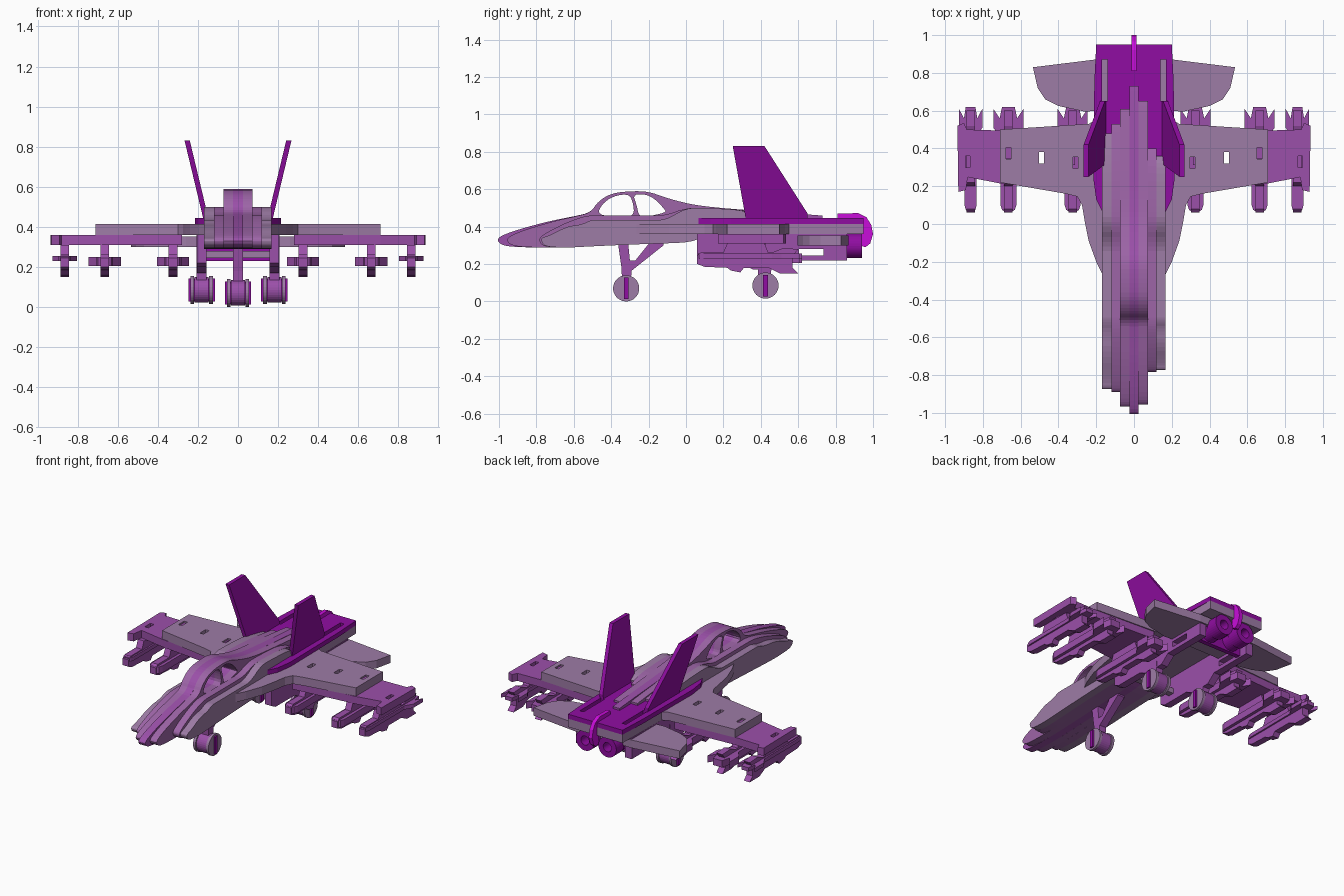
import bpy, bmesh, math

if "Cube" in bpy.data.objects:
    bpy.data.objects.remove(bpy.data.objects["Cube"])

def mat(name, rgb):
    m = bpy.data.materials.new(name)
    m.diffuse_color = (*rgb, 1)
    m.use_nodes = True
    m.node_tree.nodes["Principled BSDF"].inputs["Base Color"].default_value = m.diffuse_color
    return m

MAUVE = mat("mauve", (.34, .20, .38))
LILAC = mat("lilac", (.34, .13, .39))
PURPLE = mat("purple", (.33, .08, .40))
VIOLET = mat("violet", (.28, .004, .36))
BRIGHT = mat("bright_magenta", (.58, .004, .70))


def smooth(pts, n=2):
    """Round off a closed outline by corner cutting."""
    for _ in range(n):
        out = []
        for i, a in enumerate(pts):
            b = pts[(i + 1) % len(pts)]
            out += [(a[0] * .75 + b[0] * .25, a[1] * .75 + b[1] * .25),
                    (a[0] * .25 + b[0] * .75, a[1] * .25 + b[1] * .75)]
        pts = out
    return pts


def circle(cx, cy, r, n=32):
    return [(cx + r * math.cos(2 * math.pi * i / n), cy + r * math.sin(2 * math.pi * i / n)) for i in range(n)]


def rect(cx, cy, w, h):
    return [(cx - w / 2, cy - h / 2), (cx + w / 2, cy - h / 2), (cx + w / 2, cy + h / 2), (cx - w / 2, cy + h / 2)]


def plate(name, axis, lo, hi, outline, material, holes=(), warp=None):
    """Flat sheet cut from an outline with holes, extruded from lo to hi along an axis."""
    lo, hi = min(lo, hi), max(lo, hi)
    cu = bpy.data.curves.new(name, 'CURVE')
    cu.dimensions = '2D'
    cu.fill_mode = 'BOTH'
    cu.extrude = (hi - lo) / 2
    for pts in [outline, *holes]:
        sp = cu.splines.new('POLY')
        sp.points.add(len(pts) - 1)
        for p, (u, v) in zip(sp.points, pts):
            p.co = (u, v, 0, 1)
        sp.use_cyclic_u = True
        sp.use_smooth = False
    tmp = bpy.data.objects.new(name + "_tmp", cu)
    bpy.context.collection.objects.link(tmp)
    dg = bpy.context.evaluated_depsgraph_get()
    me = bpy.data.meshes.new_from_object(tmp.evaluated_get(dg))
    bpy.data.objects.remove(tmp)
    c = (lo + hi) / 2
    for vert in me.vertices:
        u, v, w = vert.co
        p = {'x': (c + w, u, v), 'y': (u, c - w, v), 'z': (u, v, c + w)}[axis]
        vert.co = warp(*p) if warp else p
    bm = bmesh.new()
    bm.from_mesh(me)
    bmesh.ops.remove_doubles(bm, verts=bm.verts, dist=1e-5)
    bmesh.ops.recalc_face_normals(bm, faces=bm.faces)
    for f in bm.faces:
        f.smooth = False
    bm.to_mesh(me)
    bm.free()
    me.materials.clear()
    me.materials.append(material)
    ob = bpy.data.objects.new(name, me)
    bpy.context.collection.objects.link(ob)
    return ob


def mirror(pts, s):
    return [(u * s, v) for u, v in pts]


# Fuselage: vertical side-profile layers stacked across the width
BODY = [(-1.0, .31), (-1.01, .34), (-.93, .375), (-.75, .425), (-.6, .455), (-.51, .475), (-.47, .535),
        (-.40, .578), (-.3, .59), (-.2, .588), (-.11, .555), (0, .525), (.1, .508), (.3, .49),
        (.73, .46), (.73, .455), (.73, .40), (.1, .36), (.04, .315), (-.2, .308), (-.5, .295), (-.75, .287), (-.95, .292)]
WINDOWS = [smooth([(-.475, .462), (-.45, .52), (-.39, .563), (-.31, .575), (-.285, .54), (-.275, .455), (-.36, .455)]),
           smooth([(-.285, .575), (-.19, .57), (-.11, .49), (-.11, .475), (-.2, .455), (-.25, .45), (-.265, .52)])]


def body_layer(name, x0, x1, nose, tail, sill, material):
    pts = []
    for y, z in BODY:
        if y < -.51:
            y = -.51 + (y + .51) * (nose + .51) / -.49
        if y > .3:
            y = .3 + (y - .3) * (tail - .3) / .43
        if sill:
            z = min(z, sill if y < -.09 else .5)
            if y < -.51 and z > .36:
                z -= (.465 - sill) * .8
        pts.append((y, z))
    plate(name, 'x', x0, x1, smooth(pts), material, () if sill else WINDOWS)


body_layer("fuselage_core", -.025, .025, -1.0, .73, None, PURPLE)
body_layer("fuselage_inner_right", .025, .073, -.95, .65, None, LILAC)
body_layer("fuselage_inner_left", -.073, -.025, -.96, .61, None, LILAC)
body_layer("fuselage_middle_right", .073, .12, -.78, .40, .46, LILAC)
body_layer("fuselage_middle_left", -.12, -.073, -.885, .53, .46, LILAC)
body_layer("fuselage_outer_right", .12, .168, -.77, .36, .435, MAUVE)
body_layer("fuselage_outer_left", -.17, -.12, -.87, .48, .435, MAUVE)

# Main wing plate with leading edge extensions and aft deck
half = [(.165, -.27), (.2, -.2), (.24, -.09), (.262, .02), (.275, .1), (.30, .145), (.36, .16),
        (.71, .22), (.71, .50), (.24, .53), (.205, .55), (.20, .95)]
wing_slots = [rect(s * x, y, .026, .06) for s in (1, -1) for x, y in ((.31, .325), (.49, .35), (.665, .375))]
plate("main_wing", 'z', .36, .415, half + mirror(half[::-1], -1), MAUVE, wing_slots)

# Rear deck plate with empty fin slots
deck = [(.165, .06), (.2, .13), (.215, .24), (.21, .75), (.2, .95)]
plate("rear_deck", 'z', .415, .445, deck + mirror(deck[::-1], -1), VIOLET,
      [rect(s * .155, .76, .028, .22) for s in (1, -1)])

# Tailplane, one sheet through the body
tail = [(.19, .60), (.26, .595), (.40, .625), (.47, .66), (.51, .72), (.535, .83), (.21, .87)]
plate("tailplane", 'z', .30, .352, tail + mirror(tail[::-1], -1), MAUVE)

# Arrestor clip wrapped round the tail at the centreline
plate("tail_clip", 'x', -.013, .013,
      [(.81, .43), (.81, .47), (.92, .472), (.965, .45), (.99, .41), (1.0, .36), (.985, .31), (.96, .29), (.93, .30),
       (.93, .36), (.95, .38), (.95, .43)], BRIGHT)


def store(tag, x, tip):
    """Pylon and cruciform store made of crossed sheets."""
    top = .356 if tip else .405
    w = .032 if tip else .042
    f = .062 if tip else .08
    plate("store_body_" + tag, 'x', x - .022, x + .022,
          [(.06, .20), (.10, .185), (.22, .18), (.24, .165), (.29, .155), (.31, .18), (.44, .18), (.50, .15), (.60, .15),
           (.57, .18), (.57, .24), (.60, .28), (.52, .285), (.46, .262), (.44, .262), (.42, .31), (.22, .31),
           (.20, .262), (.08, .262), (.06, .245)], PURPLE)
    y = .34 + (.31 - abs(x)) * (-.1)
    plate("store_tab_" + tag, 'x', x - .0125, x + .0125, rect(y, (.29 + top) / 2, .058, top - .29), PURPLE)
    side = [(.018, .065), (w * .8, .075), (w, .10), (w, .46), (f, .51), (f, .61), (w * 1.1, .56), (w * .8, .62)]
    z0, z1 = (.23, .255) if tip else (.205, .25)
    plate("store_fins_" + tag, 'z', z0, z1, [(x + u, v) for u, v in side + mirror(side[::-1], -1)], PURPLE)


for s, tag in ((1, "right"), (-1, "left")):
    # Lower outer wing panel
    panel = [(.28, .17), (.71, .215), (.88, .248), (.89, .18), (.93, .17), (.935, .52), (.90, .535), (.885, .50),
             (.71, .495), (.28, .52)]
    plate("outer_wing_" + tag, 'z', .31, .36, mirror(panel, s), PURPLE,
          [rect(s * .49, .35, .026, .06), rect(s * .88, .33, .026, .06)])

    # Underwing stores
    for i, x in enumerate((.325, .665, .865)):
        store(f"{tag}_{i + 1}", s * x, i == 2)

    # Canted tail fins
    plate("tail_fin_" + tag, 'x', -.013, .013, [(.32, .44), (.65, .44), (.65, .47), (.42, .83), (.25, .83)], VIOLET,
          warp=lambda x, y, z: (x + s * (.16 + (z - .44) * .24), y, z))

    # Fuselage side rail with long slot
    plate("side_rail_" + tag, 'x', s * .157, s * .205,
          [(.06, .22), (.10, .20), (.30, .20), (.36, .17), (.50, .17), (.56, .22), (.86, .22), (.86, .36), (.06, .36)],
          PURPLE, [rect(.67, .263, .13, .035)])

    # Engine nozzle: stepped rings
    for j, (y0, y1, r) in enumerate(((.80, .86, .06), (.86, .94, .066))):
        plate(f"nozzle_ring_{j + 1}_{tag}", 'y', y0, y1, circle(s * .082, .297, r), VIOLET, [circle(s * .082, .297, .03)])

plate("nozzle_bulkhead", 'y', .77, .80, rect(0, .295, .32, .13), VIOLET)
plate("rail_crossbar", 'y', .14, .18, rect(0, .262, .32, .035), MAUVE)


def wheel(tag, x, y, z):
    """Purple hub between pairs of grey tyre discs, with a flat axle key."""
    plate("wheel_hub_" + tag, 'x', x - .036, x + .036, circle(y, z, .064), PURPLE)
    for s in (1, -1):
        plate(f"tyre_disc_{tag}_{s}", 'x', x + s * .038, x + s * .056, circle(y, z, .07), MAUVE)
    plate("axle_key_" + tag, 'x', x - .066, x + .066, rect(y, z, .025, .115), VIOLET)


# Nose gear with diagonal brace
plate("nose_gear_leg", 'x', -.025, .025,
      [(-.365, .32), (-.31, .32), (-.30, .22), (-.27, .22), (-.19, .32), (-.12, .32), (-.12, .30), (-.29, .165),
       (-.30, .07), (-.34, .07), (-.345, .18)], PURPLE)
wheel("nose", 0, -.32, .07)

# Main gear
for s, tag in ((1, "right"), (-1, "left")):
    plate("main_gear_leg_" + tag, 'x', s * .157, s * .207, [(.39, .085), (.45, .085), (.47, .36), (.37, .36)], PURPLE)
    wheel("main_" + tag, s * .182, .425, .085)
